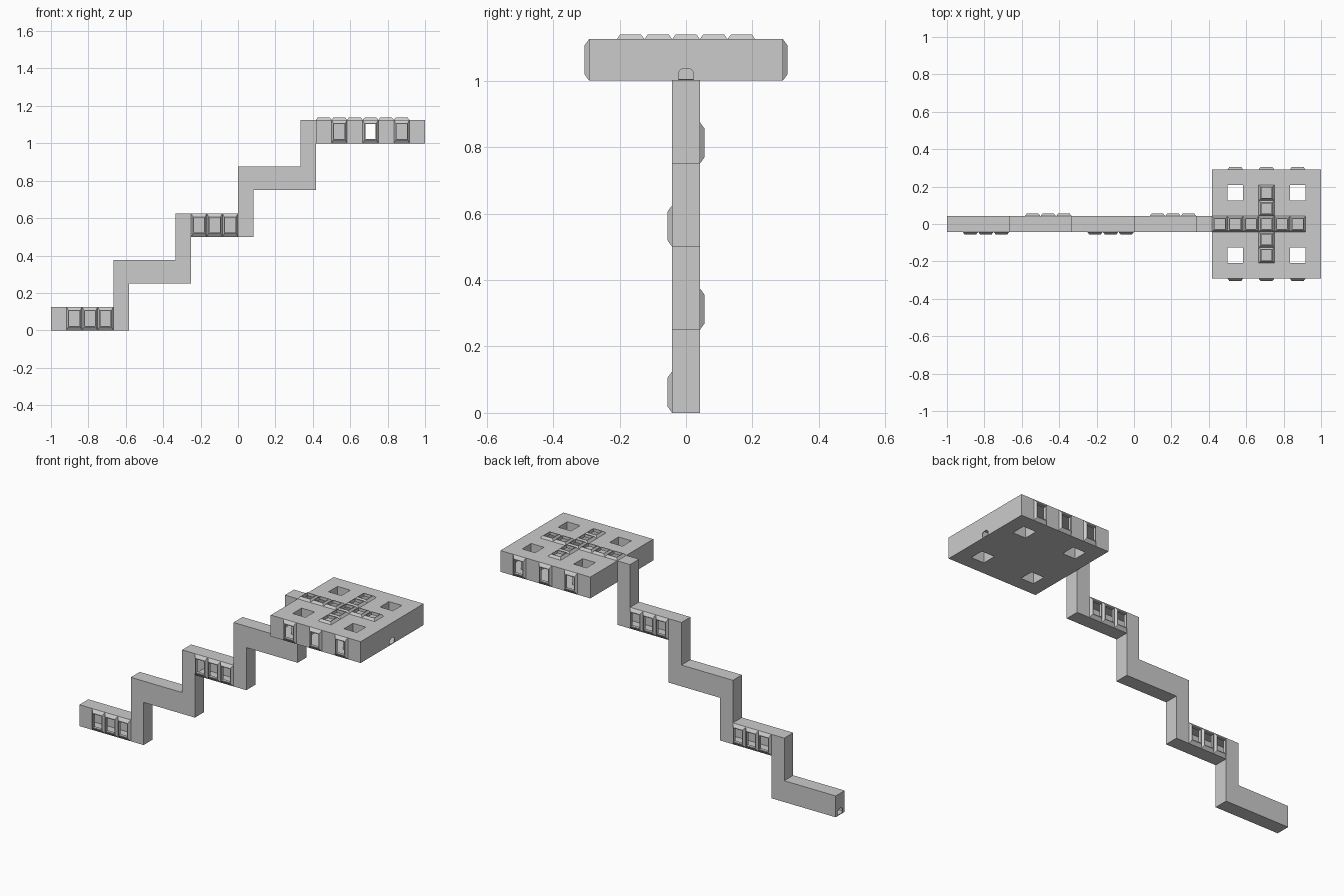
import bpy, bmesh, math
from mathutils import Vector

if "Cube" in bpy.data.objects:
    bpy.data.objects.remove(bpy.data.objects["Cube"])

U = 1 / 12      # module: corridor width and window pitch
H = 1 / 8       # storey height
T = 0.004       # wall thickness
OUT = 0.0135    # how far window frames stand proud
X, Y, Z = Vector((1, 0, 0)), Vector((0, 1, 0)), Vector((0, 0, 1))


def to_object(name, bm):
    bmesh.ops.recalc_face_normals(bm, faces=bm.faces[:])
    me = bpy.data.meshes.new(name)
    bm.to_mesh(me)
    bm.free()
    ob = bpy.data.objects.new(name, me)
    bpy.context.collection.objects.link(ob)
    return ob


def hollow(ob, depth, cutter):
    """Thicken a flat outline, turn it into a thin shell, cut the openings."""
    for name, thick, off in (("Body", depth, 0), ("Walls", T, -1)):
        m = ob.modifiers.new(name, 'SOLIDIFY')
        m.thickness, m.offset = thick, off
        m.use_even_offset = m.use_quality_normals = True
    m = ob.modifiers.new("Openings", 'BOOLEAN')
    m.operation, m.solver, m.object = 'DIFFERENCE', 'EXACT', cutter


def loft(bm, rings, capped):
    """Join rings of points with quads; cap the ends or close into a loop."""
    vs = [[bm.verts.new(p) for p in r] for r in rings]
    pairs = list(zip(vs, vs[1:])) + ([] if capped else [(vs[-1], vs[0])])
    for a, b in pairs:
        for i in range(len(a)):
            j = (i + 1) % len(a)
            bm.faces.new((a[i], a[j], b[j], b[i]))
    if capped:
        bm.faces.new(vs[0])
        bm.faces.new(vs[-1])


def rect(c, u, v, w, h):
    return [c + u * (w / 2 * a) + v * (h / 2 * b)
            for a, b in ((-1, -1), (1, -1), (1, 1), (-1, 1))]


cuts = bmesh.new()


def window(bm, c, u, v, n, h):
    """Sloped frame standing off the wall, plus a cutter for its opening."""
    c = Vector(c)
    tip_h = h - 0.037 if h > U else 0.063
    hole = (0.055, tip_h - 0.008)
    loft(bm, [rect(c, u, v, U, h),
              rect(c + n * OUT, u, v, 0.063, tip_h),
              rect(c + n * OUT, u, v, *hole),
              rect(c - n * T, u, v, *hole)], False)
    loft(cuts, [rect(c + n * 0.02, u, v, *hole),
                rect(c - n * 0.02, u, v, *hole)], True)


# corridor windows, alternating front and back on each flight
bm = bmesh.new()
for i in range(4):
    side = -1 if i % 2 == 0 else 1
    for k in range(3):
        window(bm, (-1 + i / 3 + U * (k + 1.5), side * U / 2, i / 4 + H / 2),
               X, Z, Y * side, H)
to_object("corridor_window_frames", bm)

# room windows on front and back
bm = bmesh.new()
for side in (-1, 1):
    for k in (1.5, 3.5, 5.5):
        window(bm, (5 / 12 + U * k, side * 3.5 * U, 1 + H / 2), X, Z, Y * side, H)
to_object("room_window_frames", bm)

# cross of skylights on the roof
bm = bmesh.new()
cells = [(k, 0) for k in range(6)] + [(3, j) for j in (-2, -1, 1, 2)]
for k, j in cells:
    window(bm, (5 / 12 + U * (k + 0.5), j * U, 1 + H), X, Y, Z, U)
to_object("skylight_frames", bm)

# arched doorways at both ends
arch = [(-0.022, T), (0.022, T), (0.022, 0.026)]
arch += [(0.022 * math.cos(a), 0.026 + 0.011 * math.sin(a))
         for a in (math.pi / 4, math.pi / 2, 3 * math.pi / 4)]
arch += [(-0.022, 0.026)]
for x, z in ((-1, 0), (1, 1)):
    loft(cuts, [[Vector((x + d, y, z + h)) for y, h in arch]
                for d in (-0.02, 0.02)], True)

# passage from the corridor into the room
loft(cuts, [rect(Vector((x, 0, 1 + H / 2)), Y, Z, U - 0.01, H - 0.01)
            for x in (0.405, 0.427)], True)
cutter = to_object("opening_cutter", cuts)
cutter.hide_render = True
cutter.display_type = 'WIRE'

# stepped corridor outline
upper, lower = [(-1, H)], [(-1, 0)]
for i in range(4):
    xu = -1 + (i + 1) / 3
    upper += [(xu, i / 4 + H), (xu, (i + 1) / 4 + H)]
    lower += [(xu + U, i / 4)]
    if i < 3:
        lower += [(xu + U, (i + 1) / 4)]
upper.append((5 / 12, 1 + H))
bm = bmesh.new()
bm.faces.new([bm.verts.new((x, 0, z)) for x, z in lower + upper[::-1]])
hollow(to_object("stepped_corridor", bm), U, cutter)

# square room with four open light wells
bm = bmesh.new()
grid = [0, 1, 2, 5, 6, 7]
vs = [[bm.verts.new((5 / 12 + a * U, (b - 3.5) * U, 1 + H / 2)) for b in grid]
      for a in grid]
for i in range(5):
    for j in range(5):
        if not (i in (1, 3) and j in (1, 3)):
            bm.faces.new((vs[i][j], vs[i + 1][j], vs[i + 1][j + 1], vs[i][j + 1]))
hollow(to_object("square_room", bm), H, cutter)
